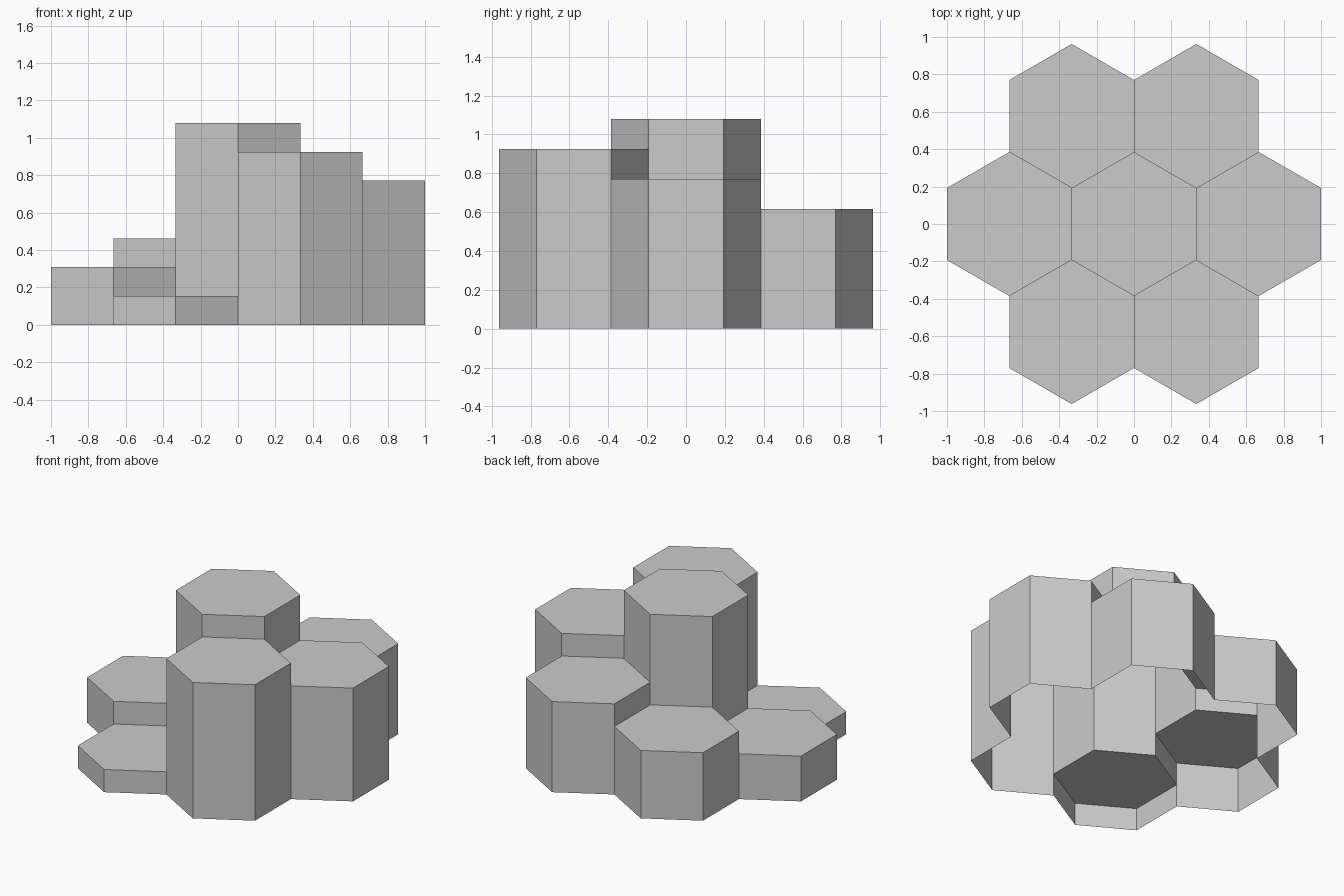
import bpy, bmesh
from math import cos, sin, radians, sqrt

if "Cube" in bpy.data.objects:
    bpy.data.objects.remove(bpy.data.objects["Cube"])

APOTHEM = 1 / 3
RADIUS = APOTHEM * 2 / sqrt(3)
STEP = 0.1541

# Column name -> (direction from the centre in degrees, height in steps)
RING = {
    "column_right": (0, 5),
    "column_back_right": (60, 4),
    "column_back_left": (120, 3),
    "column_left": (180, 2),
    "column_front_left": (240, 1),
    "column_front_right": (300, 6),
}


def polar(radius, degrees):
    return radius * cos(radians(degrees)), radius * sin(radians(degrees))


columns = {"column_center": ((0.0, 0.0), 7 * STEP)}
for name, (angle, steps) in RING.items():
    columns[name] = (polar(2 * APOTHEM, angle), steps * STEP)


def height_at(x, y):
    """Height of the column centred at this point, or 0 when there is none."""
    for (cx, cy), height in columns.values():
        if abs(cx - x) + abs(cy - y) < 0.01:
            return height
    return 0.0


def build_column(name, centre, height):
    cx, cy = centre
    bm = bmesh.new()
    corners = [polar(RADIUS, 60 * i - 30) for i in range(6)]

    # Hexagonal cap
    top = [bm.verts.new((x, y, height)) for x, y in corners]
    bm.faces.new(top)

    # Walls only where exposed above the neighbour; the underside is open
    for i in range(6):
        dx, dy = polar(2 * APOTHEM, 60 * i)
        base = height_at(cx + dx, cy + dy)
        if base < height:
            j = (i + 1) % 6
            a = bm.verts.new((*corners[i], base))
            b = bm.verts.new((*corners[j], base))
            bm.faces.new((a, b, top[j], top[i]))

    bmesh.ops.remove_doubles(bm, verts=bm.verts, dist=0.0001)
    mesh = bpy.data.meshes.new(name)
    bm.to_mesh(mesh)
    bm.free()
    obj = bpy.data.objects.new(name, mesh)
    obj.location = (cx, cy, 0)
    bpy.context.collection.objects.link(obj)


for name, (centre, height) in columns.items():
    build_column(name, centre, height)
